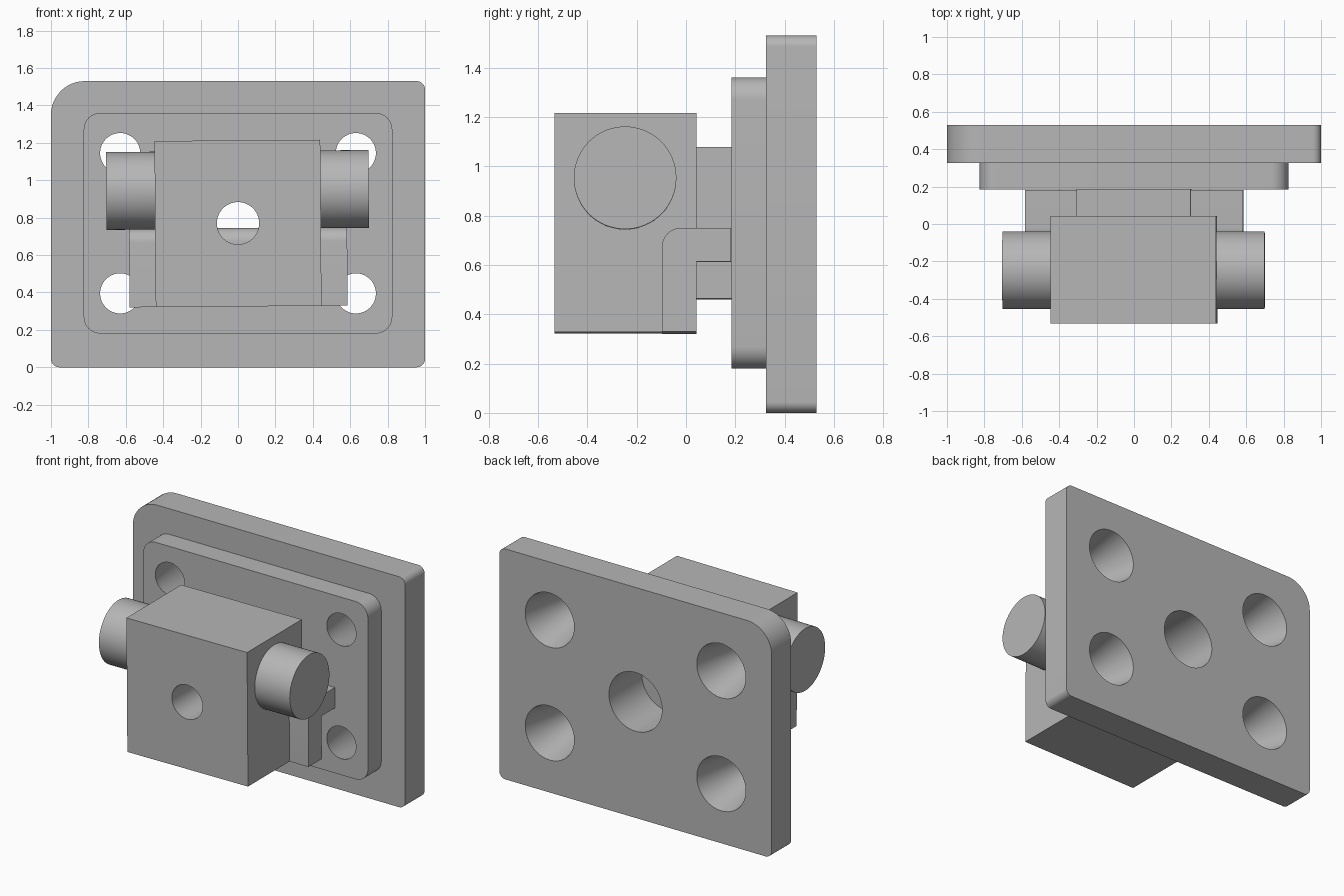
import bpy, bmesh
from math import radians, sin, cos, pi
from mathutils import Matrix, Vector

if "Cube" in bpy.data.objects:
    bpy.data.objects.remove(bpy.data.objects["Cube"], do_unlink=True)

grey = bpy.data.materials.new("machined_grey")
grey.use_nodes = True
colour = (0.47, 0.47, 0.47, 1)
grey.diffuse_color = colour
grey.node_tree.nodes["Principled BSDF"].inputs["Base Color"].default_value = colour

HOLE_Z = 0.77
# The block assembly sits very slightly turned about the bore axis
pivot = Matrix.Translation((0, 0, HOLE_Z))
tilt = pivot @ Matrix.Rotation(radians(-0.45), 4, 'Y') @ pivot.inverted()


def finish(name, bm, matrix=Matrix()):
    bmesh.ops.recalc_face_normals(bm, faces=bm.faces)
    mesh = bpy.data.meshes.new(name)
    bm.to_mesh(mesh)
    bm.free()
    mesh.transform(matrix)
    mesh.materials.append(grey)
    ob = bpy.data.objects.new(name, mesh)
    bpy.context.collection.objects.link(ob)
    return ob


def rounded_rect(u0, u1, v0, v1, radii, steps=12):
    """Outline with radii given for low-low, high-low, high-high, low-high."""
    corners = [(u0, v0, 1, 1), (u1, v0, -1, 1), (u1, v1, -1, -1), (u0, v1, 1, -1)]
    points = []
    for i, ((u, v, su, sv), r) in enumerate(zip(corners, radii)):
        if r == 0:
            points.append((u, v))
            continue
        for k in range(steps + 1):
            a = pi + i * pi / 2 + k * pi / 2 / steps
            points.append((u + su * r + r * cos(a), v + sv * r + r * sin(a)))
    return points


def prism(name, outline, axis, start, end, matrix=Matrix()):
    """Extrude an (x, z) outline along y, or a (y, z) outline along x."""
    bm = bmesh.new()
    if axis == 'y':
        verts = [bm.verts.new((u, start, v)) for u, v in outline]
        step = Vector((0, end - start, 0))
    else:
        verts = [bm.verts.new((start, u, v)) for u, v in outline]
        step = Vector((end - start, 0, 0))
    face = bm.faces.new(verts)
    out = bmesh.ops.extrude_face_region(bm, geom=[face], use_keep_orig=True)
    moved = [g for g in out["geom"] if isinstance(g, bmesh.types.BMVert)]
    bmesh.ops.translate(bm, verts=moved, vec=step)
    return finish(name, bm, matrix)


def cylinder(name, axis, centre, start, end, r1, r2, matrix=Matrix()):
    """Cylinder or cone; centre is (x, z) along y, or (y, z) along x."""
    mid = (start + end) / 2
    if axis == 'y':
        place = Matrix.Translation((centre[0], mid, centre[1])) @ Matrix.Rotation(-pi / 2, 4, 'X')
    else:
        place = Matrix.Translation((mid, centre[0], centre[1])) @ Matrix.Rotation(pi / 2, 4, 'Y')
    bm = bmesh.new()
    bmesh.ops.create_cone(bm, cap_ends=True, segments=64, radius1=r1, radius2=r2,
                          depth=end - start, matrix=place)
    return finish(name, bm, matrix)


def activate(ob):
    bpy.ops.object.select_all(action='DESELECT')
    ob.select_set(True)
    bpy.context.view_layer.objects.active = ob


def cut(ob, cutters):
    activate(ob)
    for cutter in cutters:
        mod = ob.modifiers.new("cut", 'BOOLEAN')
        mod.operation = 'DIFFERENCE'
        mod.solver = 'EXACT'
        mod.object = cutter
        bpy.ops.object.modifier_apply(modifier=mod.name)


# Base plate with one large corner, and the raised pad in front of it
base_plate = prism("base_plate", rounded_rect(-1, 1, 0, 1.53, (0.045, 0.045, 0.045, 0.18)),
                   'y', 0.325, 0.53)
raised_pad = prism("raised_pad", rounded_rect(-0.825, 0.825, 0.18, 1.36, (0.09,) * 4),
                   'y', 0.185, 0.325)

# Neck, main block and cross bar
neck = prism("neck", rounded_rect(-0.305, 0.305, 0.462, 1.075, (0,) * 4),
             'y', 0.03, 0.185, tilt)
block = prism("main_block", rounded_rect(-0.443, 0.443, 0.325, 1.213, (0,) * 4),
              'y', -0.533, 0.042, tilt)
bar_profile = [(-0.097, 0.325), (0.042, 0.325), (0.042, 0.61), (0.183, 0.61), (0.183, 0.745)]
bar_profile += [(-0.022 - 0.075 * sin(a), 0.67 + 0.075 * cos(a))
                for a in (k * pi / 24 for k in range(13))]
cross_bar = prism("cross_bar", bar_profile, 'x', -0.583, 0.583, tilt)

# Side pins
pins = [cylinder(side + "_pin", 'x', (-0.247, 0.948), a, b, 0.208, 0.208, tilt)
        for side, a, b in (("right", -0.702, -0.43), ("left", 0.43, 0.7))]

# Tapered mounting holes and the stepped centre bore
tapers = [cylinder("mounting_hole_cutter", 'y', (x, z), 0.165, 0.55, 0.103, 0.184)
          for x in (-0.63, 0.63) for z in (0.395, 1.145)]
wide_bore = cylinder("wide_bore_cutter", 'y', (0, HOLE_Z), 0.15, 0.55, 0.195, 0.195)
small_bore = cylinder("small_bore_cutter", 'y', (0, HOLE_Z), -0.6, 0.25, 0.113, 0.113)
for part in (base_plate, raised_pad):
    cut(part, tapers + [wide_bore])
for part in (neck, block):
    cut(part, [small_bore])
for cutter in tapers + [wide_bore, small_bore]:
    bpy.data.objects.remove(cutter, do_unlink=True)

# Smooth curved walls, keep edges crisp
for part in [base_plate, raised_pad, neck, block, cross_bar] + pins:
    activate(part)
    bpy.ops.object.shade_smooth_by_angle(angle=radians(30))
